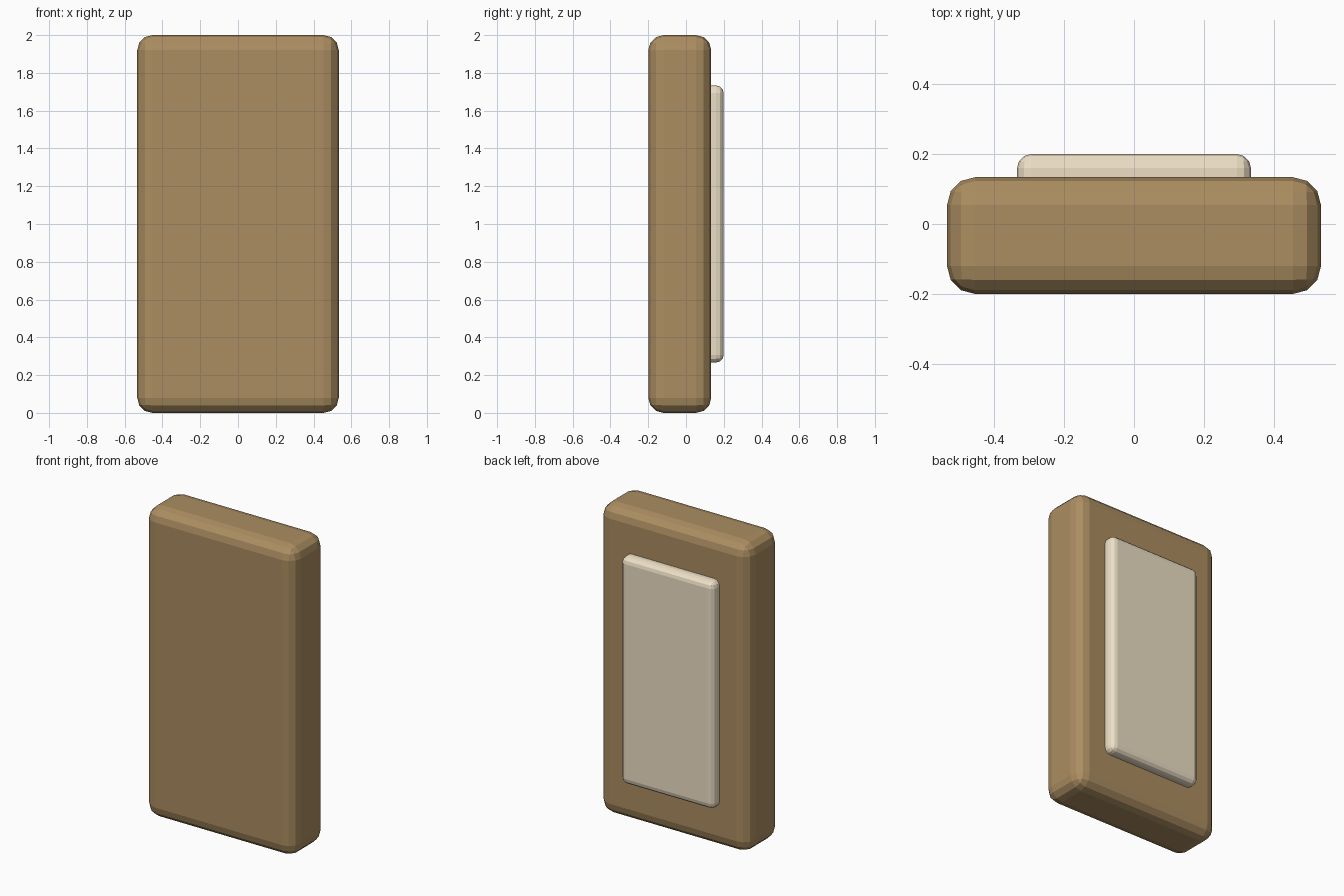
import bpy

if "Cube" in bpy.data.objects:
    bpy.data.objects.remove(bpy.data.objects["Cube"])


def material(name, color):
    mat = bpy.data.materials.new(name)
    mat.diffuse_color = color
    mat.use_nodes = True
    mat.node_tree.nodes["Principled BSDF"].inputs["Base Color"].default_value = mat.diffuse_color
    return mat


def rounded_slab(name, size, center, radius, segments, mat):
    bpy.ops.mesh.primitive_cube_add(size=1, location=center)
    ob = bpy.context.object
    ob.name = name
    ob.scale = size
    bpy.ops.object.transform_apply(location=False, rotation=False, scale=True)
    bevel = ob.modifiers.new("Rounded edges", 'BEVEL')
    bevel.width = radius
    bevel.segments = segments
    ob.data.materials.append(mat)
    return ob


brown = material("brown", (0.41, 0.27, 0.12, 1))
cream = material("cream", (0.85, 0.74, 0.56, 1))

# Main body: upright slab with rounded edges
rounded_slab("body", (1.067, 0.333, 2.0), (0, -0.033, 1.0), 0.08, 3, brown)

# Raised panel, partly sunk into the back of the body
rounded_slab("back_panel", (0.667, 0.133, 1.467), (0, 0.133, 1.0), 0.04, 3, cream)
